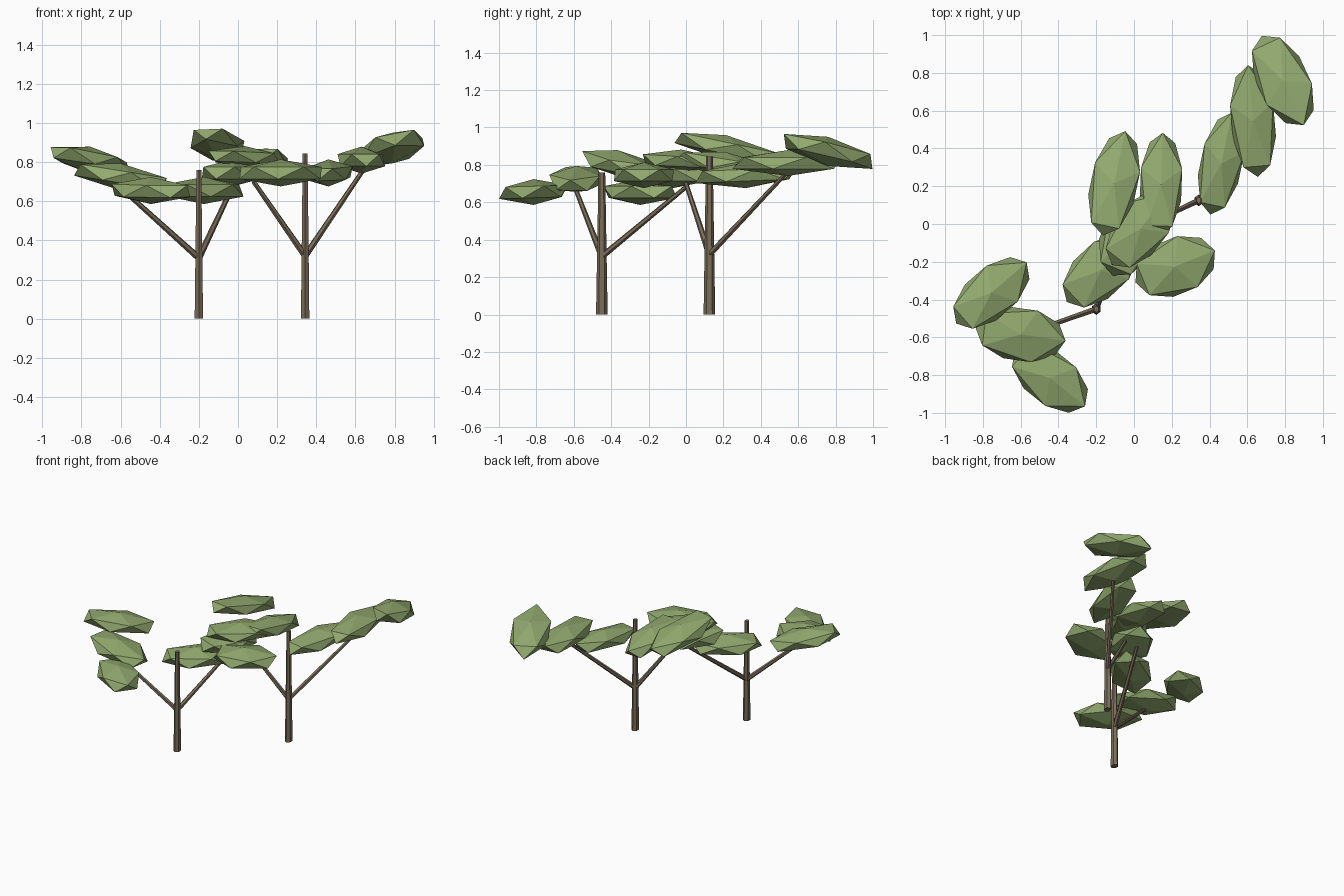
import bpy
import bmesh
import math
from mathutils import Matrix, Vector

if "Cube" in bpy.data.objects:
    bpy.data.objects.remove(bpy.data.objects["Cube"])


def material(name, rgb):
    m = bpy.data.materials.new(name)
    m.diffuse_color = (*rgb, 1)
    m.use_nodes = True
    m.node_tree.nodes["Principled BSDF"].inputs["Base Color"].default_value = m.diffuse_color
    return m


LEAF = material("leaf_green", (0.285, 0.395, 0.157))
BARK = material("bark_brown", (0.20, 0.155, 0.103))


def finish(bm, name, mat):
    bmesh.ops.recalc_face_normals(bm, faces=bm.faces)
    mesh = bpy.data.meshes.new(name)
    bm.to_mesh(mesh)
    bm.free()
    mesh.materials.append(mat)
    obj = bpy.data.objects.new(name, mesh)
    bpy.context.collection.objects.link(obj)


def limb(name, start, end, r1, r2, squash=1.0):
    """Tapered six-sided limb between two points."""
    a, b = Vector(start), Vector(end)
    bm = bmesh.new()
    bmesh.ops.create_cone(bm, cap_ends=True, segments=6, radius1=r1, radius2=r2,
                          depth=(b - a).length)
    bmesh.ops.scale(bm, verts=bm.verts, vec=(squash, 1, 1))
    if abs((b - a).normalized().z) < 0.999:
        bmesh.ops.transform(bm, verts=bm.verts,
                            matrix=(b - a).to_track_quat('Z', 'Y').to_matrix().to_4x4())
    bmesh.ops.translate(bm, verts=bm.verts, vec=(a + b) / 2)
    finish(bm, name, BARK)


def clump(name, centre, length, width, angle, slope=(0, 0), height=0.069):
    """Flattened faceted leaf clump, turned about z and sheared to a slope."""
    bm = bmesh.new()
    bmesh.ops.create_icosphere(bm, subdivisions=1, radius=1)
    ring = 0.88
    bmesh.ops.scale(bm, verts=bm.verts, vec=(length / ring, width / ring, height))
    bmesh.ops.rotate(bm, verts=bm.verts,
                     matrix=Matrix.Rotation(math.radians(angle), 3, 'Z'))
    for v in bm.verts:
        v.co.z += slope[0] * v.co.x + slope[1] * v.co.y
    bmesh.ops.translate(bm, verts=bm.verts, vec=centre)
    finish(bm, name, LEAF)


# Trunks with two forked branches each: x, y, height, fork height, branch tips
trees = [
    (-0.20, -0.45, 0.76, 0.31, [(-0.60, -0.59, 0.67), (-0.02, 0.01, 0.69)]),
    (0.343, 0.125, 0.845, 0.32, [(0.08, 0.00, 0.70), (0.64, 0.54, 0.76)]),
]
for i, (x, y, top, fork, tips) in enumerate(trees, 1):
    limb(f"trunk_{i}", (x, y, 0), (x, y, top), 0.031, 0.018, 0.8)
    for j, tip in enumerate(tips, 1):
        limb(f"branch_{i}_{j}", (x, y, fork), tip, 0.017, 0.012)

# Leaf clumps: centre, half length, half width, turn, slope, half height
clumps = [
    ((0.788, 0.76, 0.872), 0.257, 0.137, -65, (0.08, -0.21), 0.078),
    ((0.63, 0.545, 0.81), 0.292, 0.118, 95),
    ((0.462, 0.32, 0.745), 0.272, 0.112, 78, (0, 0.04)),
    ((-0.105, 0.215, 0.89), 0.278, 0.126, 78, (0, -0.21)),
    ((0.143, 0.21, 0.80), 0.268, 0.113, 88, (0, -0.16)),
    ((0.035, -0.025, 0.822), 0.240, 0.135, 52, (-0.03, -0.03), 0.06),
    ((-0.03, -0.07, 0.745), 0.215, 0.145, 68),
    ((0.218, -0.225, 0.745), 0.223, 0.150, 22),
    ((-0.175, -0.245, 0.655), 0.243, 0.140, 43),
    ((-0.755, -0.365, 0.81), 0.243, 0.130, 41, (-0.14, -0.10)),
    ((-0.60, -0.585, 0.725), 0.236, 0.142, -8, (-0.16, 0)),
    ((-0.445, -0.815, 0.655), 0.235, 0.135, -39, (0, 0.03)),
]
for i, c in enumerate(clumps, 1):
    clump(f"leaf_clump_{i}", *c)
